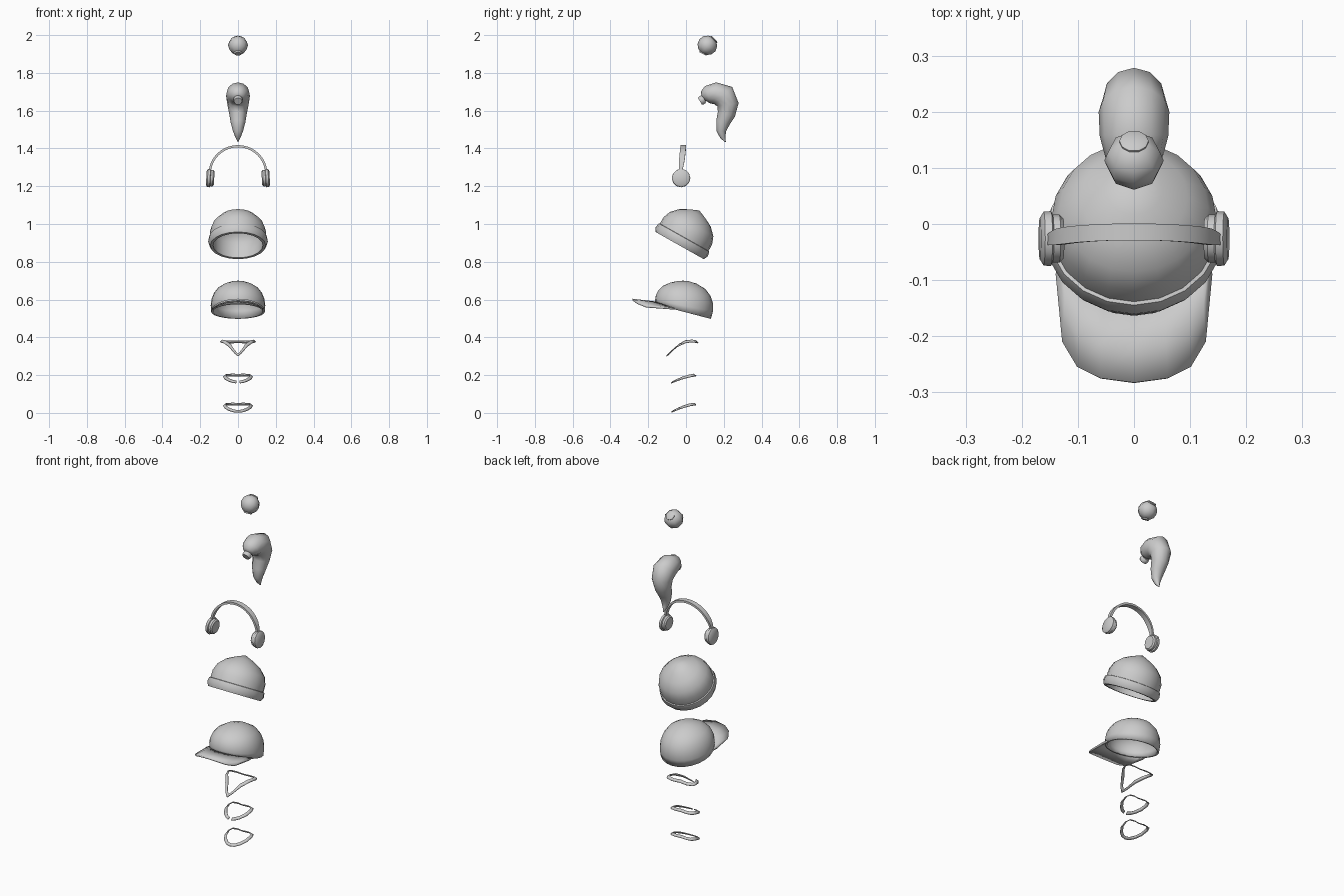
import bpy, bmesh, math
from mathutils import Vector

if "Cube" in bpy.data.objects:
    bpy.data.objects.remove(bpy.data.objects["Cube"])


def loft(name, rings, closed=True, caps=False, thick=0, offset=-1, loop=False, angle=40):
    """Skin a list of point rings; optional shell thickness."""
    bm = bmesh.new()
    rows = [[bm.verts.new(p) for p in r] for r in rings]
    n = len(rows[0])
    pairs = list(zip(rows, rows[1:])) + ([(rows[-1], rows[0])] if loop else [])
    for a, b in pairs:
        for i in range(n if closed else n - 1):
            j = (i + 1) % n
            bm.faces.new((a[i], a[j], b[j], b[i]))
    if caps:
        bm.faces.new(rows[0][::-1])
        bm.faces.new(rows[-1])
    bmesh.ops.remove_doubles(bm, verts=bm.verts, dist=1e-5)
    bmesh.ops.recalc_face_normals(bm, faces=bm.faces)
    me = bpy.data.meshes.new(name)
    bm.to_mesh(me)
    bm.free()
    ob = bpy.data.objects.new(name, me)
    bpy.context.collection.objects.link(ob)
    if thick:
        m = ob.modifiers.new("shell", 'SOLIDIFY')
        m.thickness, m.offset = thick, offset
    for o in bpy.context.selected_objects:
        o.select_set(False)
    ob.select_set(True)
    bpy.context.view_layer.objects.active = ob
    bpy.ops.object.shade_smooth_by_angle(angle=math.radians(angle))
    return ob


def lathe(name, profile, n, centre, axis, angle=40):
    """Revolve (radius, height) points around an axis through centre."""
    q = Vector((0, 0, 1)).rotation_difference(Vector(axis).normalized())
    rings = []
    for r, h in profile:
        ring = []
        for i in range(n):
            a = 2 * math.pi * i / n
            ring.append(Vector(centre) + q @ Vector((r * math.cos(a), r * math.sin(a), h)))
        rings.append(ring)
    return loft(name, rings, angle=angle)


def collar(name, half, width, closed=True):
    """Neck band from its right half, running back to front."""
    left = [(-x, y, z) for x, y, z in half if x > 0.001]
    pts = half[::-1] + left if not closed else half + left[::-1]
    if not closed:
        pts = half[:0:-1] + [half[0]] + left
    outer = [Vector(p) for p in pts]
    inner = []
    for p in outer:
        d = Vector((-p.x, -0.01 - p.y, 0)).normalized()
        inner.append(p + d * width * 0.75 + Vector((0, 0, width * 0.55)))
    loft(name, [outer, inner], closed=closed, thick=0.005, offset=0)


# Neck collars
xy = [(0, .05), (.04, .053), (.068, .046), (.078, .022), (.073, -.02),
      (.052, -.053), (.026, -.073), (0, -.078)]


def arc(y, low, high):
    return high - (high - low) * ((.055 - y) / .134) ** 1.5


collar("round_collar", [(x, y, arc(y, .003, .042)) for x, y in xy], .018)
split = xy[:-2] + [(.03, -.071), (.010, -.079)]
collar("split_collar", [(x, y, arc(y, .158, .195)) for x, y in split], .019, closed=False)
collar("v_collar", [(0, .06, .371), (.05, .064, .370), (.085, .056, .372), (.094, .04, .375),
                    (.08, 0, .372), (.05, -.045, .352), (.02, -.088, .318), (0, -.103, .301)], .02)

# Cap crown
CY, RX, RY = -.015, .143, .147


def rim_z(y):
    return .536 - .26 * (y - CY)


crown = []
for rho, h in [(1, 0), (1.01, .2), (.98, .4), (.89, .6), (.73, .78), (.46, .92), (.2, .985), (0, 1)]:
    ring = []
    for i in range(24):
        a = 2 * math.pi * i / 24
        s = math.sin(a)
        z0 = rim_z(CY + RY * s)
        ring.append((RX * rho * math.cos(a),
                     CY + RY * rho * s + .06 * h * (1 - h) * max(s, 0),
                     z0 + (.70 - z0) * h))
    crown.append(ring)
loft("cap_crown", crown, thick=.012)

# Cap brim
edge = [(0, -.283, .600), (.06, -.275, .594), (.1, -.255, .580), (.126, -.21, .562), (.138, -.09, .553)]
roots = []
for deg in (0, 22, 42, 58, 72):
    a = math.radians(deg)
    y = CY - .14 * math.cos(a)
    roots.append((.14 * math.sin(a), y, rim_z(y) + .012 * math.cos(a)))


def mirrored(p):
    return [(-x, y, z) for x, y, z in p[:0:-1]] + p


mid = [tuple((a + b) / 2 for a, b in zip(p, q)) for p, q in zip(edge, roots)]
loft("cap_brim", [mirrored(edge), mirrored(mid), mirrored(roots)], closed=False, thick=.009, offset=0)

# Beanie with turned-up cuff, outer then inner skin
lathe("beanie", [(0, .213), (.05, .192), (.095, .168), (.132, .130), (.147, .09), (.148, .05),
                 (.154, .048), (.158, .023), (.147, 0), (.132, 0), (.134, .05), (.133, .09),
                 (.119, .122), (.085, .155), (.045, .177), (0, .196)],
      20, (0, -.034, .886), (0, .49, .87))

# Headphones
band = []
for i in range(21):
    a = math.pi * i / 20
    c, s = math.cos(a), math.sin(a)
    w = .007 + .008 * min(1, 2 * s)
    y = -.030 + .016 * s
    band.append([((.15 + t) * c, y + d, 1.265 + (.147 + t) * s)
                 for t, d in ((.006, -w), (.006, w), (-.006, w), (-.006, -w))])
loft("headphone_band", band, caps=True)
for side, label in ((1, "right"), (-1, "left")):
    lathe("ear_cup_" + label,
          [(0, -.021), (.036, -.021), (.043, -.014), (.043, -.002), (.049, .001), (.048, .014),
           (.037, .021), (0, .021)], 12, (side * .147, -.026, 1.243), (side, 0, .06))

# Ponytail: centre line (y, z), in-plane radius, half width
tail = [(.090, 1.667, .014, .014), (.098, 1.673, .034, .034), (.115, 1.684, .048, .050),
        (.156, 1.692, .058, .061), (.200, 1.677, .066, .063), (.222, 1.632, .057, .056),
        (.214, 1.582, .047, .046), (.196, 1.538, .037, .039), (.187, 1.492, .026, .027),
        (.195, 1.459, .014, .014), (.209, 1.434, .002, .002)]
rings = []
for i, (y, z, r, w) in enumerate(tail):
    a, b = tail[max(i - 1, 0)], tail[min(i + 1, len(tail) - 1)]
    t = Vector((0, b[0] - a[0], b[1] - a[1])).normalized()
    nrm = Vector((0, -t.z, t.y))
    rings.append([Vector((w * math.cos(k * math.pi / 6), y, z)) + nrm * r * math.sin(k * math.pi / 6)
                  for k in range(12)])
loft("ponytail", rings, caps=True, angle=60)


# Hair ties
def tie(name, centre, axis, r, h):
    lathe(name, [(0, -h), (r * .85, -h), (r, -h * .4), (r, h * .4), (r * .85, h), (0, h)], 10, centre, axis)


tie("ponytail_tie", (0, .085, 1.656), (0, .87, .5), .025, .013)

# Bun with tie below and small curl disc on top
BUN = (0, .113, 1.946)
lathe("bun", [(.053 * math.sin(k * math.pi / 6), -.051 * math.cos(k * math.pi / 6)) for k in range(7)],
      8, BUN, (0, .6, .8), angle=60)
tie("bun_tie", (0, .093, 1.907), (0, -.45, -.9), .023, .008)
tie("bun_curl", (0, .147, 1.978), (0, .7, .7), .026, .004)
